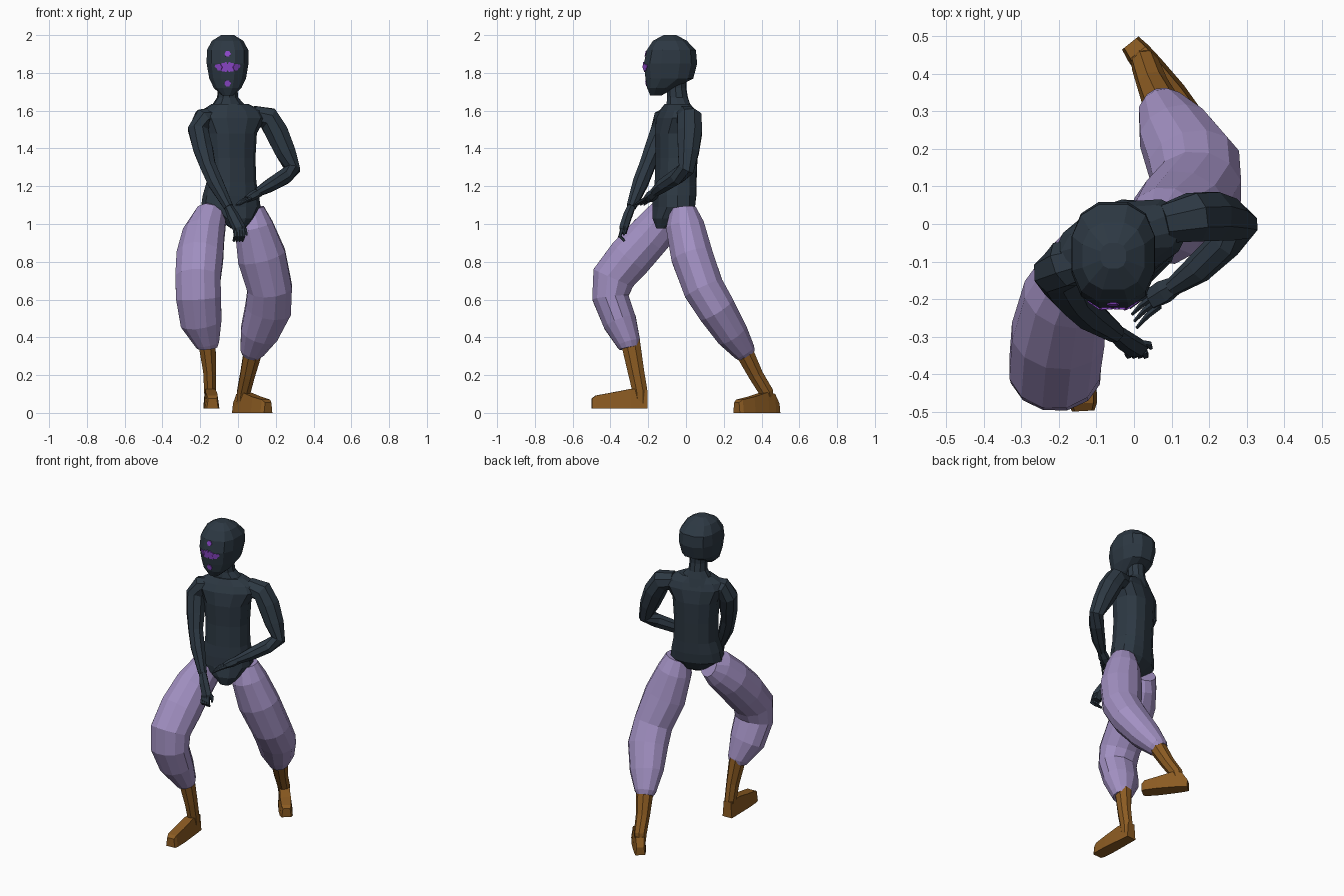
import bpy, bmesh, math
from mathutils import Vector
from mathutils.bvhtree import BVHTree


def material(name, rgb):
    m = bpy.data.materials.new(name)
    m.diffuse_color = (*rgb, 1)
    return m


DARK = material("dark slate suit", (0.026, 0.040, 0.056))
LILAC = material("lilac trousers", (0.36, 0.28, 0.54))
BROWN = material("brown boots", (0.26, 0.105, 0.016))
VIOLET = material("violet paint", (0.27, 0.065, 0.60))


def finish(name, bm, mat):
    bmesh.ops.recalc_face_normals(bm, faces=bm.faces)
    me = bpy.data.meshes.new(name)
    bm.to_mesh(me)
    bm.free()
    me.materials.append(mat)
    ob = bpy.data.objects.new(name, me)
    bpy.context.collection.objects.link(ob)
    return ob


def loft(name, mat, rings, n=10, yaw=None, ref=(1, 0, 0), power=1.0):
    """Skin rings (x, y, z, radius_a, radius_b); level rings if yaw is given."""
    bm = bmesh.new()
    cen = [Vector(r[:3]) for r in rings]
    loops = []
    for i, r in enumerate(rings):
        if yaw is not None:
            u = Vector((math.cos(yaw), math.sin(yaw), 0))
            v = Vector((-u.y, u.x, 0))
        else:
            d0 = (cen[i] - cen[max(i - 1, 0)]).normalized()
            d1 = (cen[min(i + 1, len(cen) - 1)] - cen[i]).normalized()
            t = (d0 + d1).normalized()
            u = Vector(ref)
            u = (u - t * u.dot(t)).normalized()
            v = t.cross(u)
        loop = []
        for k in range(n):
            a = 2 * math.pi * (k + 0.5) / n
            c, s = math.cos(a), math.sin(a)
            c = math.copysign(abs(c) ** power, c)
            s = math.copysign(abs(s) ** power, s)
            loop.append(bm.verts.new(cen[i] + u * c * r[3] + v * s * r[4]))
        loops.append(loop)
    for a, b in zip(loops, loops[1:]):
        for k in range(n):
            bm.faces.new((a[k], a[(k + 1) % n], b[(k + 1) % n], b[k]))
    bm.faces.new(loops[0])
    bm.faces.new(loops[-1])
    return finish(name, bm, mat)


def foot(name, heel, toe, z0, sections):
    """Rectangular sections (fraction, half width, height) from heel to toe."""
    bm = bmesh.new()
    h, t = Vector((*heel, z0)), Vector((*toe, z0))
    d = (t - h).normalized()
    side, up = Vector((-d.y, d.x, 0)), Vector((0, 0, 1))
    loops = []
    for f, w, z in sections:
        p = h.lerp(t, f)
        loops.append([bm.verts.new(q) for q in (
            p - side * w, p + side * w,
            p + side * w * 0.75 + up * z, p - side * w * 0.75 + up * z)])
    for a, b in zip(loops, loops[1:]):
        for k in range(4):
            bm.faces.new((a[k], a[(k + 1) % 4], b[(k + 1) % 4], b[k]))
    bm.faces.new(loops[0])
    bm.faces.new(loops[-1])
    return finish(name, bm, BROWN)


# Head: level rings, chin at the front
HX = -0.055
head = loft("head", DARK, [
    (HX, -0.160, 1.68, 0.030, 0.030), (HX, -0.132, 1.72, 0.075, 0.076),
    (HX, -0.088, 1.77, 0.100, 0.130), (HX, -0.082, 1.85, 0.114, 0.145),
    (HX, -0.078, 1.92, 0.113, 0.134), (HX, -0.085, 1.97, 0.085, 0.092),
    (HX, -0.085, 2.00, 0.035, 0.035)], n=12, yaw=0, power=0.8)

# Neck with sloping base
loft("neck", DARK, [
    (-0.045, -0.035, 1.58, 0.130, 0.075), (-0.050, -0.040, 1.63, 0.090, 0.065),
    (-0.055, -0.045, 1.67, 0.056, 0.056), (-0.055, -0.050, 1.72, 0.052, 0.053),
    (-0.055, -0.055, 1.80, 0.060, 0.062)], n=10, yaw=0.2)

# Torso, turned so the right shoulder leads
loft("torso", DARK, [
    (0.000, -0.125, 0.975, 0.035, 0.030), (-0.015, -0.085, 1.03, 0.095, 0.090),
    (-0.038, -0.065, 1.09, 0.160, 0.105), (-0.038, -0.060, 1.15, 0.150, 0.108),
    (-0.035, -0.055, 1.22, 0.132, 0.106), (-0.038, -0.050, 1.35, 0.130, 0.106),
    (-0.040, -0.050, 1.48, 0.140, 0.110), (-0.035, -0.048, 1.56, 0.185, 0.098),
    (-0.035, -0.045, 1.60, 0.165, 0.080), (-0.042, -0.045, 1.635, 0.100, 0.062)],
    n=12, yaw=0.33, power=0.85)

# Arms
loft("right_arm", DARK, [
    (-0.120, -0.085, 1.570, 0.055, 0.050), (-0.185, -0.108, 1.560, 0.066, 0.055),
    (-0.212, -0.130, 1.500, 0.060, 0.058), (-0.186, -0.168, 1.40, 0.054, 0.056),
    (-0.160, -0.205, 1.31, 0.045, 0.045), (-0.120, -0.240, 1.22, 0.044, 0.044),
    (-0.050, -0.290, 1.09, 0.027, 0.027)], n=8, ref=(0, 1, 0))
loft("left_arm", DARK, [
    (0.080, 0.000, 1.575, 0.055, 0.055), (0.160, 0.018, 1.560, 0.070, 0.065),
    (0.205, 0.020, 1.485, 0.070, 0.066), (0.252, 0.012, 1.38, 0.060, 0.058),
    (0.288, 0.000, 1.29, 0.046, 0.044), (0.245, -0.050, 1.25, 0.044, 0.044),
    (0.170, -0.120, 1.205, 0.040, 0.038), (0.100, -0.170, 1.165, 0.024, 0.024)],
    n=8, ref=(0, 1, 0))

# Hands: palm and four tapered fingers each
loft("right_palm", DARK, [
    (-0.055, -0.285, 1.10, 0.022, 0.022), (-0.025, -0.310, 1.04, 0.026, 0.032),
    (0.005, -0.330, 0.98, 0.026, 0.035), (0.010, -0.330, 0.95, 0.018, 0.030)],
    n=6, ref=(0, 1, 0))
loft("left_palm", DARK, [
    (0.115, -0.160, 1.17, 0.024, 0.024), (0.080, -0.180, 1.15, 0.034, 0.026),
    (0.045, -0.200, 1.13, 0.030, 0.018)], n=6, ref=(0, 1, 0))
for i in range(4):
    f = i - 1.5
    loft(f"right_finger_{i + 1}", DARK, [
        (0.005 + f * 0.014, -0.338, 0.975, 0.010, 0.010),
        (0.008 + f * 0.015, -0.350, 0.935, 0.010, 0.010),
        (0.000 + f * 0.015, -0.325, 0.910, 0.007, 0.007)], n=5)
    loft(f"left_finger_{i + 1}", DARK, [
        (0.055 + f * 0.009, -0.200 - f * 0.012, 1.135, 0.009, 0.009),
        (0.025 + f * 0.008, -0.222 - f * 0.014, 1.120, 0.008, 0.008),
        (-0.002 + f * 0.006, -0.250 - f * 0.018, 1.100, 0.004, 0.004)],
        n=5, ref=(0, 1, 0))
loft("right_thumb", DARK, [
    (0.005, -0.315, 1.00, 0.010, 0.010), (0.040, -0.320, 0.97, 0.009, 0.009),
    (0.045, -0.330, 0.94, 0.006, 0.006)], n=5, ref=(0, 1, 0))

# Baggy trouser legs
loft("right_trouser_leg", LILAC, [
    (-0.125, -0.055, 1.055, 0.070, 0.070), (-0.150, -0.115, 1.020, 0.092, 0.112),
    (-0.182, -0.190, 0.940, 0.115, 0.118),
    (-0.202, -0.295, 0.825, 0.128, 0.123), (-0.212, -0.385, 0.715, 0.124, 0.118),
    (-0.209, -0.400, 0.610, 0.123, 0.100), (-0.195, -0.350, 0.480, 0.113, 0.092),
    (-0.165, -0.305, 0.370, 0.068, 0.066), (-0.163, -0.300, 0.345, 0.055, 0.055)],
    n=12)
loft("left_trouser_leg", LILAC, [
    (0.065, -0.015, 1.080, 0.075, 0.070), (0.083, -0.005, 0.990, 0.105, 0.105),
    (0.125, 0.032, 0.830, 0.132, 0.115), (0.168, 0.093, 0.660, 0.122, 0.112),
    (0.160, 0.160, 0.550, 0.126, 0.106), (0.112, 0.242, 0.420, 0.104, 0.090),
    (0.075, 0.308, 0.325, 0.066, 0.062), (0.070, 0.320, 0.305, 0.050, 0.050)],
    n=12)

# Boots: shaft and wedge-shaped foot
loft("right_boot_shaft", BROWN, [
    (-0.165, -0.295, 0.38, 0.050, 0.055), (-0.150, -0.265, 0.22, 0.037, 0.047),
    (-0.148, -0.245, 0.12, 0.034, 0.043), (-0.148, -0.240, 0.04, 0.030, 0.036)], n=8)
loft("left_boot_shaft", BROWN, [
    (0.080, 0.305, 0.33, 0.052, 0.052), (0.050, 0.370, 0.20, 0.042, 0.042),
    (0.030, 0.425, 0.11, 0.038, 0.040), (0.020, 0.440, 0.04, 0.030, 0.030)], n=8)
foot("right_foot", (-0.152, -0.205), (-0.135, -0.498), 0.022,
     [(0, 0.032, 0.10), (0.30, 0.036, 0.105), (0.65, 0.040, 0.085),
      (0.93, 0.038, 0.070), (1, 0.030, 0.055)])
foot("left_foot", (-0.010, 0.482), (0.160, 0.268), 0.0,
     [(0, 0.028, 0.050), (0.12, 0.034, 0.10), (0.30, 0.038, 0.110),
      (0.65, 0.042, 0.085), (0.93, 0.038, 0.070), (1, 0.028, 0.055)])

# Face paint: small hexagon plates laid on the head surface
hb = bmesh.new()
hb.from_mesh(head.data)
tree = BVHTree.FromBMesh(hb)
hb.free()
spots = [(0, 1.90, 0.017), (0, 1.745, 0.018), (0, 1.83, 0.020)]
for s in (-1, 1):
    spots += [(s * 0.024, 1.840, 0.014), (s * 0.024, 1.818, 0.012),
              (s * 0.043, 1.83, 0.019), (s * 0.058, 1.836, 0.010),
              (s * 0.010, 1.812, 0.008), (s * 0.010, 1.850, 0.008)]
bm = bmesh.new()
for x, z, r in spots:
    hit, nor, _, _ = tree.ray_cast(Vector((HX + x, -1, z)), Vector((0, 1, 0)))
    if hit is None:
        continue
    if nor.y > 0:
        nor = -nor
    u = nor.cross(Vector((0, 0, 1))).normalized()
    v = u.cross(nor)
    rim = [hit + (u * math.cos(k * math.pi / 3) + v * math.sin(k * math.pi / 3)) * r
           for k in range(6)]
    low = [bm.verts.new(p - nor * 0.002) for p in rim]
    top = [bm.verts.new(p + nor * 0.004) for p in rim]
    bm.faces.new(low)
    bm.faces.new(top)
    for k in range(6):
        j = (k + 1) % 6
        bm.faces.new((low[k], low[j], top[j], top[k]))
finish("face_paint", bm, VIOLET)
